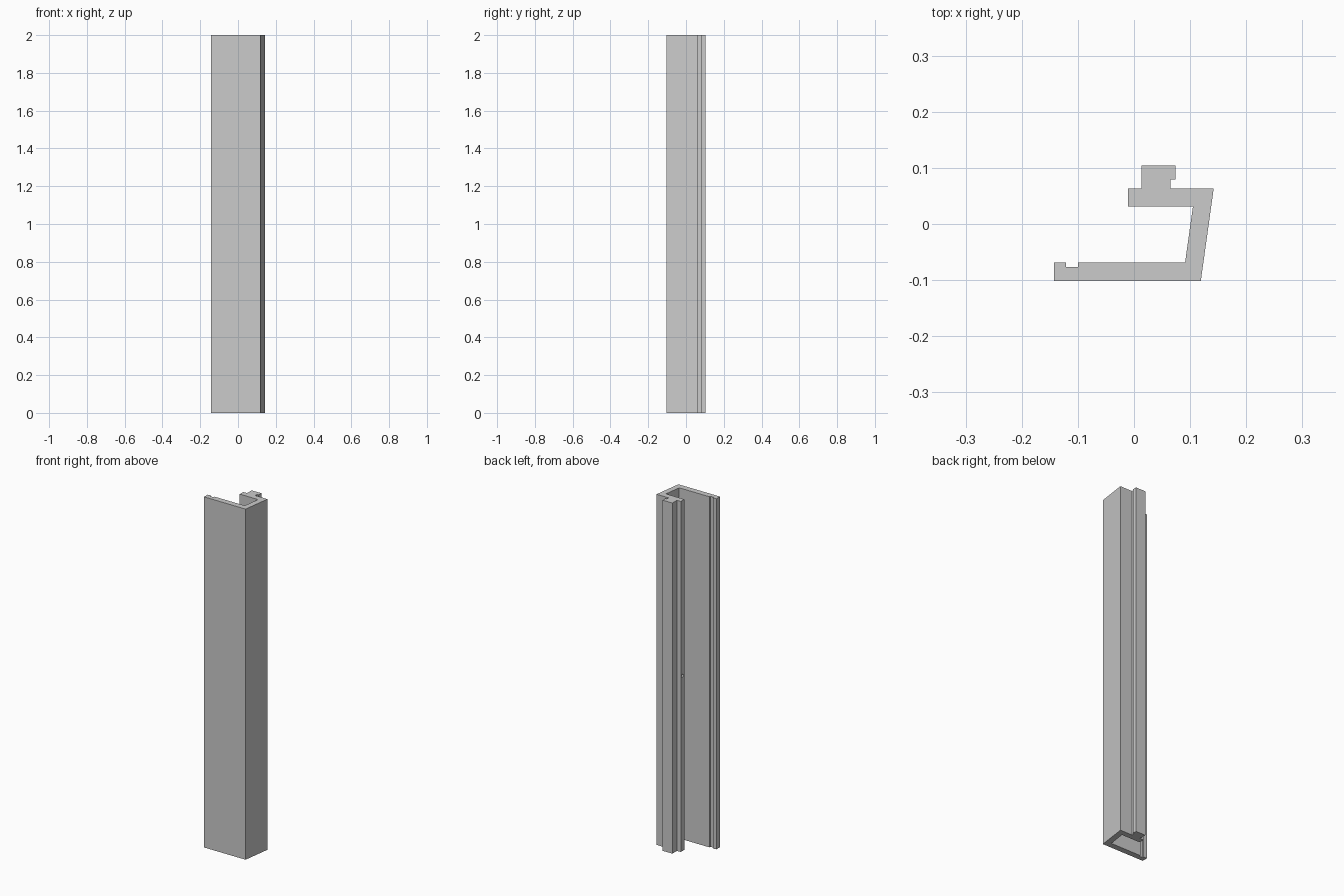
import bpy
import bmesh
from math import pi
from mathutils import Matrix

HEIGHT = 2.0

cube = bpy.data.objects.get("Cube")
if cube:
    bpy.data.objects.remove(cube, do_unlink=True)


def make_object(name, bm):
    bmesh.ops.recalc_face_normals(bm, faces=bm.faces[:])
    mesh = bpy.data.meshes.new(name)
    bm.to_mesh(mesh)
    bm.free()
    obj = bpy.data.objects.new(name, mesh)
    bpy.context.collection.objects.link(obj)
    return obj


grey = bpy.data.materials.new("light grey")
grey.use_nodes = True
colour = (0.6, 0.6, 0.6, 1)
grey.diffuse_color = colour
grey.node_tree.nodes["Principled BSDF"].inputs["Base Color"].default_value = colour

# Cross-section, counter-clockwise
front_plate = [(-0.143, -0.102), (0.119, -0.102)]
side_wall = [(0.142, 0.063)]
hooked_rib = [(0.065, 0.063), (0.065, 0.079), (0.074, 0.079),
              (0.074, 0.104), (0.013, 0.104), (0.013, 0.063)]
back_flange = [(-0.011, 0.063), (-0.011, 0.031), (0.105, 0.031)]
inner_face = [(0.091, -0.069)]
groove = [(-0.1, -0.069), (-0.1, -0.077), (-0.121, -0.077), (-0.121, -0.069)]
plate_end = [(-0.143, -0.069)]
outline = (front_plate + side_wall + hooked_rib + back_flange
           + inner_face + groove + plate_end)

# Extruded channel
bm = bmesh.new()
base = bm.faces.new([bm.verts.new((x, y, 0)) for x, y in outline])
result = bmesh.ops.extrude_face_region(bm, geom=[base], use_keep_orig=True)
top_verts = [v for v in result["geom"] if isinstance(v, bmesh.types.BMVert)]
bmesh.ops.translate(bm, vec=(0, 0, HEIGHT), verts=top_verts)
channel = make_object("channel_profile", bm)
channel.data.materials.append(grey)

# Small blind hole halfway up the flange end
bm = bmesh.new()
bmesh.ops.create_cone(
    bm, cap_ends=True, segments=16, radius1=0.008, radius2=0.008, depth=0.04,
    matrix=Matrix.Translation((-0.011, 0.047, HEIGHT / 2)) @ Matrix.Rotation(pi / 2, 4, "Y"))
cutter = make_object("flange_hole_cutter", bm)
cutter.data.materials.append(grey)
cutter.hide_render = True
cutter.hide_set(True)

hole = channel.modifiers.new("flange_hole", "BOOLEAN")
hole.operation = "DIFFERENCE"
hole.solver = "EXACT"
hole.object = cutter
